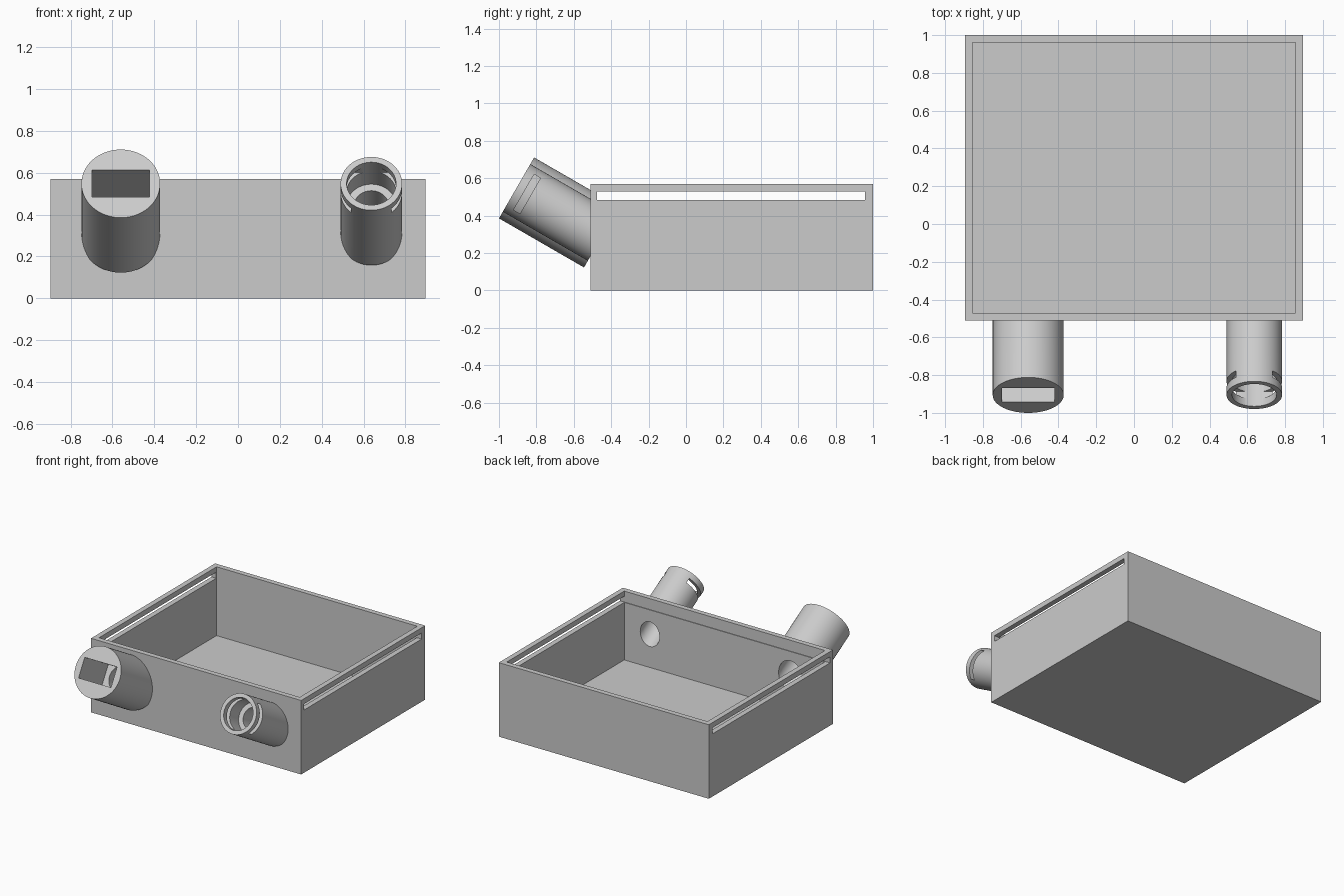
import bpy, bmesh, math
from mathutils import Matrix, Vector

cube = bpy.data.objects.get("Cube")
if cube:
    bpy.data.objects.remove(cube, do_unlink=True)

GREY = (0.6, 0.6, 0.6, 1)
mat = bpy.data.materials.new("light_grey")
mat.use_nodes = True
mat.diffuse_color = GREY
for node in mat.node_tree.nodes:
    if node.type == 'BSDF_PRINCIPLED':
        node.inputs["Base Color"].default_value = GREY


def add_object(name, bm):
    mesh = bpy.data.meshes.new(name)
    bm.to_mesh(mesh)
    bm.free()
    mesh.materials.append(mat)
    obj = bpy.data.objects.new(name, mesh)
    bpy.context.scene.collection.objects.link(obj)
    return obj


def block(name, low, high, frame=Matrix()):
    """Box between two corners, placed in a local frame."""
    low, high = Vector(low), Vector(high)
    place = Matrix.Translation((low + high) / 2) @ Matrix.Diagonal((*(high - low), 1))
    bm = bmesh.new()
    bmesh.ops.create_cube(bm, size=1, matrix=frame @ place)
    return add_object(name, bm)


def rod(name, radius, bottom, top, frame):
    """Cylinder along the local z axis of a frame."""
    bm = bmesh.new()
    place = Matrix.Translation((0, 0, (bottom + top) / 2))
    bmesh.ops.create_cone(bm, cap_ends=True, segments=72, radius1=radius,
                          radius2=radius, depth=top - bottom, matrix=frame @ place)
    return add_object(name, bm)


def cut(obj, *cutters):
    """Subtract each cutter, bake the result and remove the cutter."""
    for cutter in cutters:
        cutter.hide_render = True
        mod = obj.modifiers.new("cut", 'BOOLEAN')
        mod.operation, mod.solver, mod.object = 'DIFFERENCE', 'EXACT', cutter
    bpy.context.view_layer.update()
    graph = bpy.context.evaluated_depsgraph_get()
    mesh = bpy.data.meshes.new_from_object(obj.evaluated_get(graph))
    obj.modifiers.clear()
    obj.data = mesh
    for cutter in cutters:
        bpy.data.objects.remove(cutter, do_unlink=True)


# Main dimensions
W, FRONT, BACK, H, WALL = 0.895, -0.51, 1.0, 0.57, 0.04
LENGTH = 0.525


def tube_frame(x):
    """Origin at the outer end; local z points outwards, tilted up."""
    return Matrix.Translation((x, -0.906, 0.548)) @ Matrix.Rotation(math.radians(60), 4, 'X')


socket, ring = tube_frame(-0.56), tube_frame(0.637)
SOCKET_BORE, RING_BORE = 0.1, 0.082

# Open tray with a lid slot through both sides and a bore behind each tube
tray = block("tray", (-W, FRONT, 0), (W, BACK, H))
cut(tray,
    block("cavity", (WALL - W, FRONT + WALL, WALL), (W - WALL, BACK - WALL, 1)),
    block("lid_slot", (-1, -0.475, 0.483), (1, 0.956, 0.53)),
    rod("socket_bore", SOCKET_BORE, -0.65, 0.1, socket),
    rod("ring_bore", RING_BORE, -0.65, 0.1, ring))


def trim():
    return block("trim", (-1, FRONT, -1), (1, BACK, 1))


# Wide tube with a rectangular socket leading into a round bore
socket_tube = rod("socket_tube", 0.188, -LENGTH, 0, socket)
cut(socket_tube, trim(),
    block("socket_pocket", (-0.138, -0.075, -0.33), (0.138, 0.075, 0.1), socket),
    rod("socket_bore", SOCKET_BORE, -0.65, -0.3, socket))

# Narrow tube with a stepped bore and a slit on each side
ring_tube = rod("ring_tube", 0.147, -LENGTH, 0, ring)
cut(ring_tube, trim(),
    rod("ring_counterbore", 0.118, -0.21, 0.1, ring),
    rod("ring_bore", RING_BORE, -0.65, -0.2, ring),
    block("ring_slit", (-0.3, -0.11, -0.085), (0.3, 0.11, -0.045), ring))

# Smooth the round walls, keep the edges sharp
for obj in (tray, socket_tube, ring_tube):
    bpy.ops.object.select_all(action='DESELECT')
    obj.select_set(True)
    bpy.context.view_layer.objects.active = obj
    bpy.ops.object.shade_smooth_by_angle(angle=math.radians(30))
